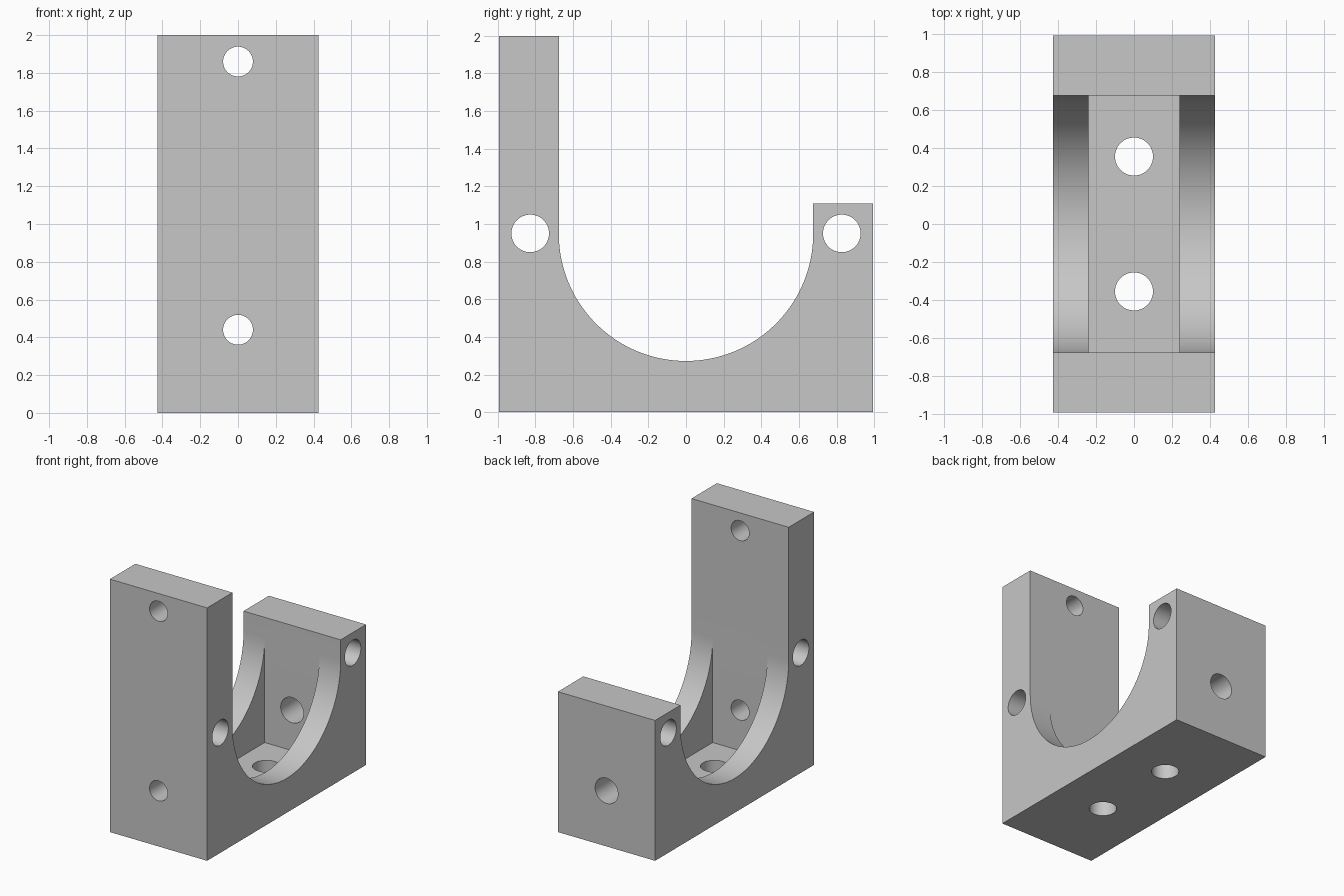
import bpy, bmesh
from math import pi, sin, cos
from mathutils import Matrix

if "Cube" in bpy.data.objects:
    bpy.data.objects.remove(bpy.data.objects["Cube"], do_unlink=True)

# Main sizes
HALF_X, HALF_Y = 0.425, 0.993
TALL, SHORT = 2.0, 1.11
BORE_R, BORE_Z = 0.676, 0.948
POCKET_X, FLOOR_Z = 0.24, 0.12
SIDE_HOLE_Y, BASE_HOLE_Y, WALL_HOLE_Z = 0.828, 0.355, 0.44
BIG, SMALL = 0.1, 0.079

grey = bpy.data.materials.new("machined grey")
grey.use_nodes = True
grey.diffuse_color = (0.57, 0.57, 0.57, 1)
grey.node_tree.nodes["Principled BSDF"].inputs["Base Color"].default_value = grey.diffuse_color


def finish(name, bm):
    bmesh.ops.recalc_face_normals(bm, faces=bm.faces)
    mesh = bpy.data.meshes.new(name)
    bm.to_mesh(mesh)
    bm.free()
    mesh.materials.append(grey)
    obj = bpy.data.objects.new(name, mesh)
    bpy.context.collection.objects.link(obj)
    return obj


def extrude_profile(name, points, half_width):
    """Extrude a (y, z) outline symmetrically along x."""
    bm = bmesh.new()
    face = bm.faces.new([bm.verts.new((-half_width, y, z)) for y, z in points])
    moved = bmesh.ops.extrude_face_region(bm, geom=[face])["geom"]
    verts = [v for v in moved if isinstance(v, bmesh.types.BMVert)]
    bmesh.ops.translate(bm, verts=verts, vec=(2 * half_width, 0, 0))
    return finish(name, bm)


def drill(name, centre, axis, radius, length):
    turn = {"x": Matrix.Rotation(pi / 2, 4, "Y"),
            "y": Matrix.Rotation(pi / 2, 4, "X"),
            "z": Matrix.Identity(4)}[axis]
    bm = bmesh.new()
    bmesh.ops.create_cone(bm, cap_ends=True, segments=48, radius1=radius, radius2=radius,
                          depth=length, matrix=Matrix.Translation(centre) @ turn)
    return finish(name, bm)


# Solid blank: low block with a tall front wall
bracket = extrude_profile("bracket", [
    (-HALF_Y, 0), (HALF_Y, 0), (HALF_Y, SHORT),
    (-BORE_R, SHORT), (-BORE_R, TALL), (-HALF_Y, TALL)], HALF_X)

# Round-bottomed channel across the full width
arc = [(-BORE_R * cos(pi * i / 64), BORE_Z - BORE_R * sin(pi * i / 64)) for i in range(65)]
channel = extrude_profile("channel_cutter", arc + [(BORE_R, 3), (-BORE_R, 3)], 1)

# Square pocket between the two curved ribs
pocket = extrude_profile("pocket_cutter", [
    (-BORE_R, FLOOR_Z), (BORE_R, FLOOR_Z), (BORE_R, BORE_Z), (-BORE_R, BORE_Z)], POCKET_X)

# Bolt holes: side, base, front wall, back wall
cutters = [channel, pocket]
for side in (-1, 1):
    cutters.append(drill("side_hole_cutter", (0, side * SIDE_HOLE_Y, 0.95), "x", BIG, 2))
    cutters.append(drill("base_hole_cutter", (0, side * BASE_HOLE_Y, 0), "z", BIG, 0.4))
for z in (WALL_HOLE_Z, 1.86):
    cutters.append(drill("front_hole_cutter", (0, -HALF_Y, z), "y", SMALL, 0.9))
cutters.append(drill("back_hole_cutter", (0, HALF_Y, WALL_HOLE_Z), "y", BIG, 0.9))

# Apply every cut, then discard the cutters
bpy.context.view_layer.objects.active = bracket
for cutter in cutters:
    cutter.hide_render = True
    cut = bracket.modifiers.new(cutter.name, "BOOLEAN")
    cut.operation, cut.solver, cut.object = "DIFFERENCE", "EXACT", cutter
    bpy.ops.object.modifier_apply(modifier=cut.name)
    bpy.data.objects.remove(cutter, do_unlink=True)

# Smooth bores with crisp edges
bpy.ops.object.select_all(action="DESELECT")
bracket.select_set(True)
bpy.ops.object.shade_smooth_by_angle(angle=pi / 6)
